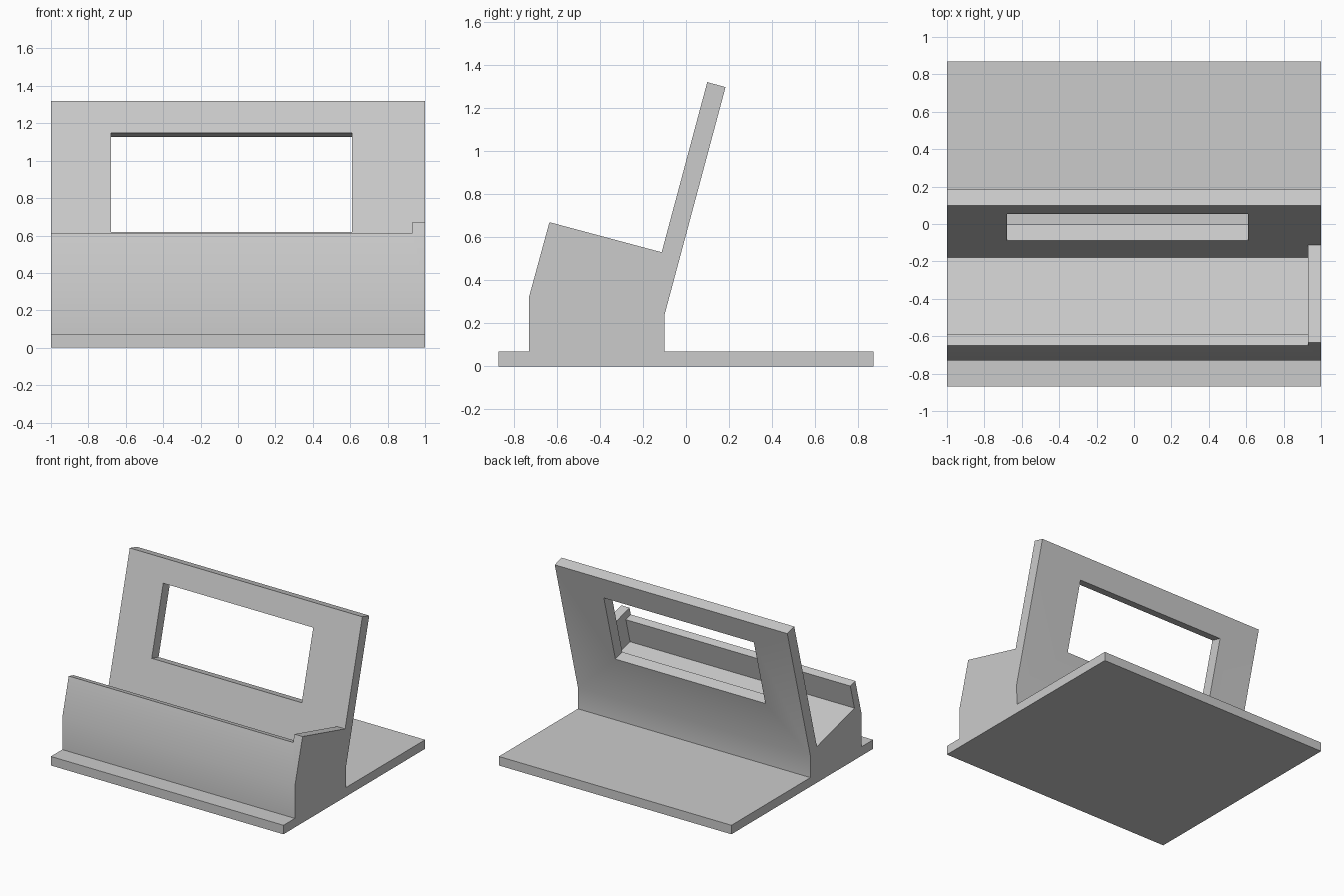
import bpy, bmesh, math

if "Cube" in bpy.data.objects:
    bpy.data.objects.remove(bpy.data.objects["Cube"])

TILT = math.radians(15)
C, S = math.cos(TILT), math.sin(TILT)


def tilted(u, v):
    """Point in the leaning frame of the rest (u across, v up the panel) -> (y, z)."""
    return (-0.18 + u * C + v * S, 0.28 - u * S + v * C)


def extrude_profile(name, profile, x0, x1):
    """Solid made by sweeping a (y, z) profile along x."""
    bm = bmesh.new()
    face = bm.faces.new([bm.verts.new((x0, y, z)) for y, z in profile])
    ext = bmesh.ops.extrude_face_region(bm, geom=[face])
    moved = [g for g in ext["geom"] if isinstance(g, bmesh.types.BMVert)]
    bmesh.ops.translate(bm, verts=moved, vec=(x1 - x0, 0, 0))
    bmesh.ops.recalc_face_normals(bm, faces=bm.faces)
    mesh = bpy.data.meshes.new(name)
    bm.to_mesh(mesh)
    bm.free()
    obj = bpy.data.objects.new(name, mesh)
    bpy.context.collection.objects.link(obj)
    return obj


# Stand: base plate, cradle block and leaning back panel in one section
stand = extrude_profile("stand", [
    (-0.87, 0), (0.87, 0), (0.87, 0.07), (-0.10, 0.07),
    tilted(0.088, -0.02), tilted(0.088, 1.077), tilted(0, 1.077),
    tilted(0, 0.259), tilted(-0.54, 0.259), (-0.73, 0.32),
    (-0.73, 0.07), (-0.87, 0.07)], -1, 1)

# Trough behind the front lip, open on the left and closed by a cheek on the right
trough = extrude_profile("trough_cutter", [
    tilted(0, 0), tilted(0, 0.259), tilted(-0.7, 0.4), tilted(-0.7, 0.198),
    tilted(-0.477, 0.198), tilted(-0.477, 0)], -1.1, 0.93)

# Window through the back panel
window = extrude_profile("window_cutter", [
    tilted(-0.1, 0.352), tilted(0.2, 0.352),
    tilted(0.2, 0.90), tilted(-0.1, 0.90)], -0.68, 0.61)

for cutter in (trough, window):
    cutter.hide_render = True
    cutter.hide_set(True)
    mod = stand.modifiers.new(cutter.name, "BOOLEAN")
    mod.operation = "DIFFERENCE"
    mod.solver = "EXACT"
    mod.object = cutter

# Apply the cuts
bpy.context.view_layer.objects.active = stand
stand.select_set(True)
for mod in list(stand.modifiers):
    bpy.ops.object.modifier_apply(modifier=mod.name)
for cutter in (trough, window):
    bpy.data.objects.remove(cutter)

# Soft shading over the shallow bends only
bpy.ops.object.shade_smooth_by_angle(angle=math.radians(30))

grey = bpy.data.materials.new("light_grey")
grey.diffuse_color = (0.6, 0.6, 0.6, 1)
grey.use_nodes = True
grey.node_tree.nodes["Principled BSDF"].inputs["Base Color"].default_value = grey.diffuse_color
stand.data.materials.clear()
stand.data.materials.append(grey)
for p in stand.data.polygons:
    p.material_index = 0
